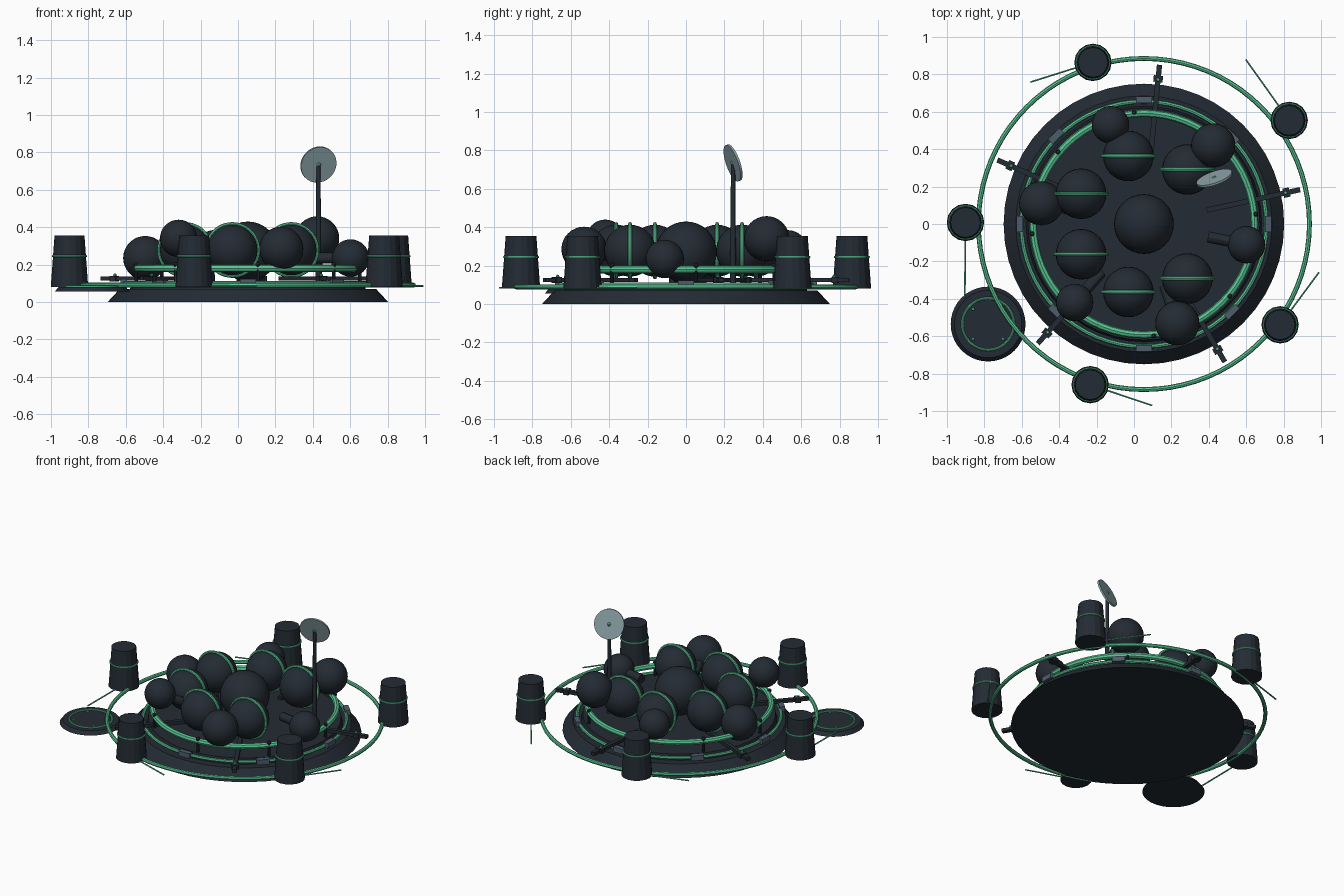
import bpy
from math import radians, cos, sin, pi
from mathutils import Vector

old = bpy.data.objects.get("Cube")
if old:
    bpy.data.objects.remove(old)


def material(name, rgb):
    m = bpy.data.materials.new(name)
    m.use_nodes = True
    m.diffuse_color = (*rgb, 1)
    m.node_tree.nodes["Principled BSDF"].inputs["Base Color"].default_value = (*rgb, 1)
    return m


HULL = material("dark slate", (0.017, 0.024, 0.033))
GLOW = material("mint green", (0.10, 0.55, 0.29))
PLATE = material("blue grey", (0.075, 0.11, 0.15))
DISH = material("pale grey", (0.26, 0.36, 0.39))
CX = 0.053  # centre of the main platform


def finish(name, mat, smooth=True):
    ob = bpy.context.object
    ob.name = name
    ob.data.materials.append(mat)
    if smooth:
        bpy.ops.object.shade_smooth_by_angle(angle=radians(30))
    return ob


def polar(radius, degrees, z=0.0):
    a = radians(degrees)
    return Vector((CX + radius * cos(a), radius * sin(a), z))


def frustum(name, x, y, z0, z1, r0, r1, sides, mat=HULL, smooth=True):
    bpy.ops.mesh.primitive_cone_add(vertices=sides, radius1=r0, radius2=r1,
                                    depth=z1 - z0, location=(x, y, (z0 + z1) / 2))
    return finish(name, mat, smooth)


def rod(name, a, b, radius, mat=HULL, sides=10):
    a, b = Vector(a), Vector(b)
    bpy.ops.mesh.primitive_cylinder_add(vertices=sides, radius=radius,
                                        depth=(b - a).length, location=(a + b) / 2)
    ob = finish(name, mat)
    ob.rotation_euler = (b - a).to_track_quat("Z", "Y").to_euler()
    return ob


def ring(name, loc, major, minor, rot=(0, 0, 0), segments=64):
    bpy.ops.mesh.primitive_torus_add(major_radius=major, minor_radius=minor, location=loc,
                                     rotation=rot, major_segments=segments, minor_segments=8)
    return finish(name, GLOW)


def ball(name, loc, radius, mat=HULL, sides=32):
    bpy.ops.mesh.primitive_uv_sphere_add(segments=sides, ring_count=sides // 2,
                                         radius=radius, location=loc)
    return finish(name, mat)


def box(name, loc, size, degrees, mat):
    bpy.ops.mesh.primitive_cube_add(size=1, location=loc, rotation=(0, 0, radians(degrees)))
    ob = finish(name, mat, False)
    ob.scale = size
    return ob


# Platform, deck and the three concentric rings
frustum("platform", CX, 0, 0, 0.07, 0.75, 0.685, 48)
frustum("deck", CX, 0, 0.07, 0.11, 0.63, 0.62, 48)
ring("deck_ring", (CX, 0, 0.10), 0.655, 0.012)
ring("rail", (CX, 0, 0.18), 0.592, 0.02)
ring("outer_ring", (CX, 0, 0.09), 0.885, 0.013, segments=80)

# Rail posts and edge plates
for k in range(8):
    p = polar(0.60, 5 + 45 * k)
    rod("rail_post", (p.x, p.y, 0.09), (p.x, p.y, 0.20), 0.01)
    ball("post_cap", (p.x, p.y, 0.20), 0.014, HULL, 10)
    box("edge_plate", polar(0.665, 45 * k, 0.105), (0.035, 0.085, 0.035), 45 * k, PLATE)

# Central dome and the banded domes around it, leaving one gap
ball("central_dome", (CX, 0, 0.27), 0.16)
for k in range(1, 7):
    p = polar(0.373, 360 / 7 * k, 0.278)
    ball("banded_dome", p, 0.135)
    ring("dome_band", p, 0.139, 0.01, (pi / 2, 0, 0), 48)

# Outer pods with connecting tubes
for k in range(6):
    angle = 48.6 + 60 * k
    z = (0.34, 0.285, 0.235)[k % 3]
    ball("pod", polar(0.56, angle, z), (0.118, 0.1)[k % 2])
    rod("pod_tube", polar(0.35, angle, 0.235), polar(0.56, angle, z), 0.03, HULL, 12)

# Radial arms with a joint and a signal light
for k in range(5):
    angle = 12.4 + 72 * k
    box("arm", polar(0.60, angle, 0.125), (0.51, 0.028, 0.022), angle, HULL)
    box("arm_joint", polar(0.78, angle, 0.125), (0.035, 0.05, 0.03), angle, HULL)
    ball("arm_light", polar(0.775, angle, 0.143), 0.01, GLOW, 8)

# Towers on the outer ring, each with a band and a tangential rod
for k in range(5):
    angle = 35.5 + 72 * k
    far = k in (0, 2)
    p = polar(0.954 if far else 0.906, angle)
    frustum("tower", p.x, p.y, 0.08, 0.355, 0.1, 0.08, 16, HULL, False)
    ring("tower_band", (p.x, p.y, 0.245), 0.088, 0.006, segments=32)
    a = radians(angle)
    tip = p + Vector((-sin(a), cos(a), 0)) * (0.40 if far else 0.35)
    rod("tower_rod", (p.x, p.y, 0.085), (tip.x, tip.y, 0.085), 0.005, GLOW, 6)

# Landing pad
PX, PY = -0.78, -0.535
frustum("landing_pad", PX, PY, 0.055, 0.08, 0.2, 0.18, 40)
ring("pad_ring", (PX, PY, 0.081), 0.138, 0.007, segments=48)
for sx in (-1, 1):
    for sy in (-1, 1):
        ball("pad_light", (PX + sx * 0.08, PY + sy * 0.08, 0.082), 0.009, GLOW, 8)

# Mast and tilted dish
MX, MY, MZ = 0.43, 0.245, 0.735
frustum("mast", MX, MY, 0.1, MZ, 0.016, 0.011, 12)
normal = Vector((-0.33, 0.945, 0.33)).normalized()
centre = Vector((MX, MY, MZ))
rod("dish", centre - normal * 0.006, centre + normal * 0.006, 0.1, DISH, 32)
ball("dish_feed", centre, 0.014, GLOW, 10)
